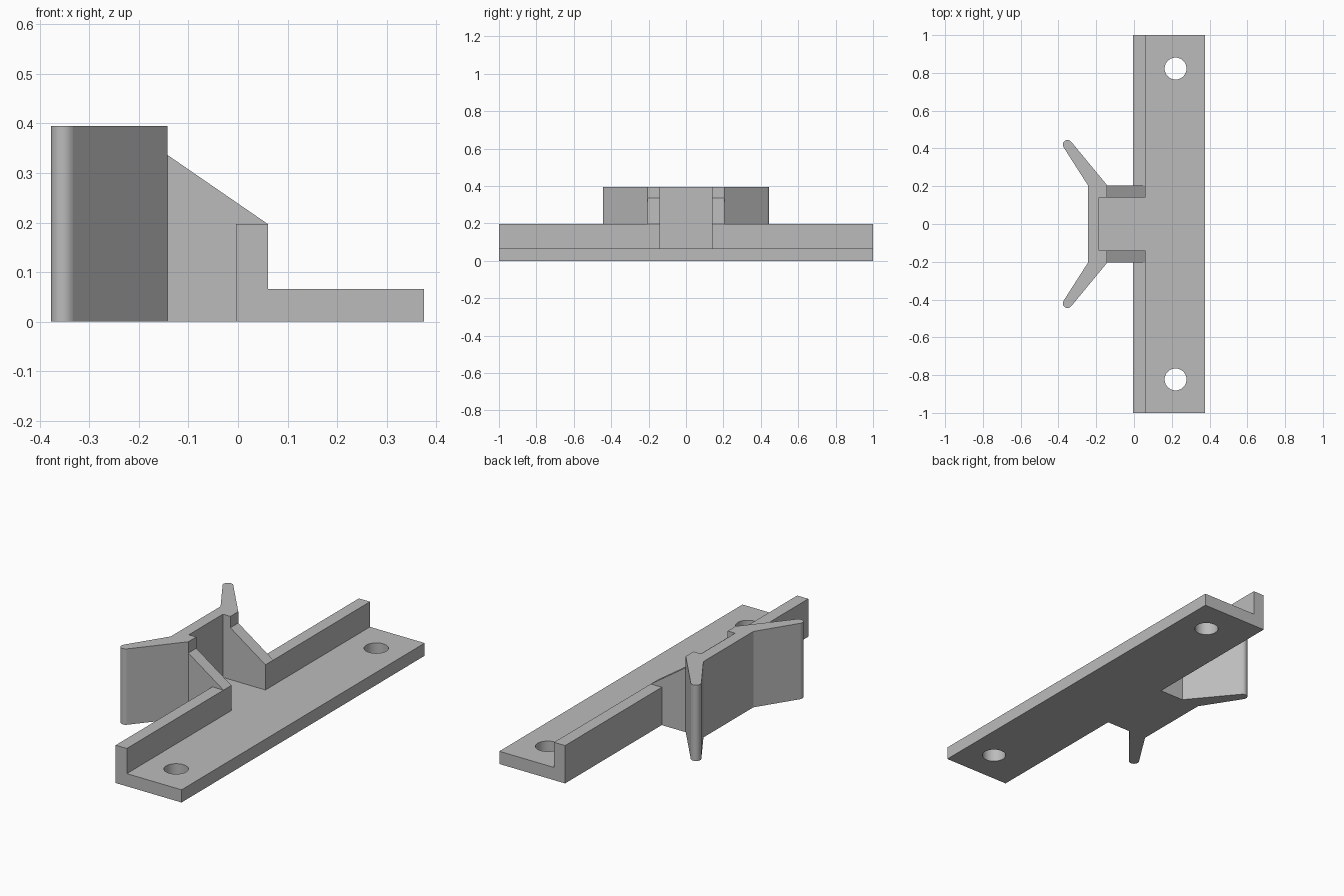
import bpy, bmesh, math
from mathutils import Vector

cube = bpy.data.objects.get("Cube")
if cube:
    bpy.data.objects.remove(cube, do_unlink=True)

# Main dimensions
BACK, LIP, FRONT = -0.004, 0.06, 0.375      # rail, along x
FLOOR, LIP_TOP, YOKE_TOP = 0.066, 0.197, 0.395
INNER, OUTER = 0.14, 0.205                  # half widths of the pocket
YOKE_BACK, POCKET_BACK, YOKE_FRONT = -0.244, -0.185, -0.142
HOLE_X, HOLE_Y, HOLE_R = 0.22, 0.823, 0.058

grey = bpy.data.materials.new("plain grey")
grey.use_nodes = True
color = (0.5, 0.5, 0.5, 1)
grey.diffuse_color = color
grey.node_tree.nodes["Principled BSDF"].inputs["Base Color"].default_value = color


def prism(name, points, offset):
    """Extrude a closed 3D outline along an offset."""
    bm = bmesh.new()
    face = bm.faces.new([bm.verts.new(p) for p in points])
    result = bmesh.ops.extrude_face_region(bm, geom=[face])
    moved = [v for v in result["geom"] if isinstance(v, bmesh.types.BMVert)]
    bmesh.ops.translate(bm, verts=moved, vec=Vector(offset))
    bmesh.ops.recalc_face_normals(bm, faces=bm.faces)
    mesh = bpy.data.meshes.new(name)
    bm.to_mesh(mesh)
    bm.free()
    mesh.materials.append(grey)
    obj = bpy.data.objects.new(name, mesh)
    bpy.context.collection.objects.link(obj)
    return obj


def side_prism(name, profile, y0, y1):
    return prism(name, [(x, y0, z) for x, z in profile], (0, y1 - y0, 0))


def plan_prism(name, outline, z0, z1):
    return prism(name, [(x, y, z0) for x, y in outline], (0, 0, z1 - z0))


def arc(cx, cy, radius, start, end, steps):
    angles = [math.radians(start + (end - start) * i / steps) for i in range(steps + 1)]
    return [(cx + radius * math.cos(a), cy + radius * math.sin(a)) for a in angles]


def cut(obj, cutter):
    cutter.hide_render = True
    mod = obj.modifiers.new("cut", 'BOOLEAN')
    mod.operation, mod.solver, mod.object = 'DIFFERENCE', 'EXACT', cutter
    bpy.context.view_layer.objects.active = obj
    bpy.ops.object.modifier_apply(modifier=mod.name)
    bpy.data.objects.remove(cutter, do_unlink=True)


def smooth_narrow_faces(obj):
    """Smooth only the thin strips that make up rounded walls."""
    for f in obj.data.polygons:
        f.use_smooth = f.area < 0.005


# L-shaped rail with a gap in its lip and two screw holes
rail = side_prism("mounting_rail", [(BACK, 0), (FRONT, 0), (FRONT, FLOOR), (LIP, FLOOR),
                                    (LIP, LIP_TOP), (BACK, LIP_TOP)], -1, 1)
cut(rail, side_prism("lip_gap", [(BACK - 0.1, FLOOR), (LIP + 0.1, FLOOR),
                                 (LIP + 0.1, 0.5), (BACK - 0.1, 0.5)], -OUTER, OUTER))
for side in (-1, 1):
    circle = arc(HOLE_X, side * HOLE_Y, HOLE_R, 0, 360, 48)[:-1]
    cut(rail, plan_prism("screw_hole", circle, -0.1, 0.3))
smooth_narrow_faces(rail)

# Floor of the pocket behind the rail
plan_prism("pocket_floor", [(POCKET_BACK, -INNER), (BACK, -INNER),
                            (BACK, INNER), (POCKET_BACK, INNER)], 0, FLOOR)

# Sloping gussets on both sides of the pocket
gusset = [(YOKE_FRONT, 0), (BACK, 0), (BACK, FLOOR), (LIP, FLOOR),
          (LIP, LIP_TOP), (YOKE_FRONT, 0.336)]
side_prism("left_gusset", gusset, INNER, OUTER)
side_prism("right_gusset", gusset, -OUTER, -INNER)

# Upright yoke with two splayed, round-tipped wings
half = [(POCKET_BACK, INNER), (YOKE_FRONT, INNER), (YOKE_FRONT, OUTER)]
half += arc(-0.352, 0.42, 0.025, 40, 212, 12) + [(YOKE_BACK, OUTER)]
yoke = plan_prism("winged_yoke", half + [(x, -y) for x, y in reversed(half)], 0, YOKE_TOP)
smooth_narrow_faces(yoke)
